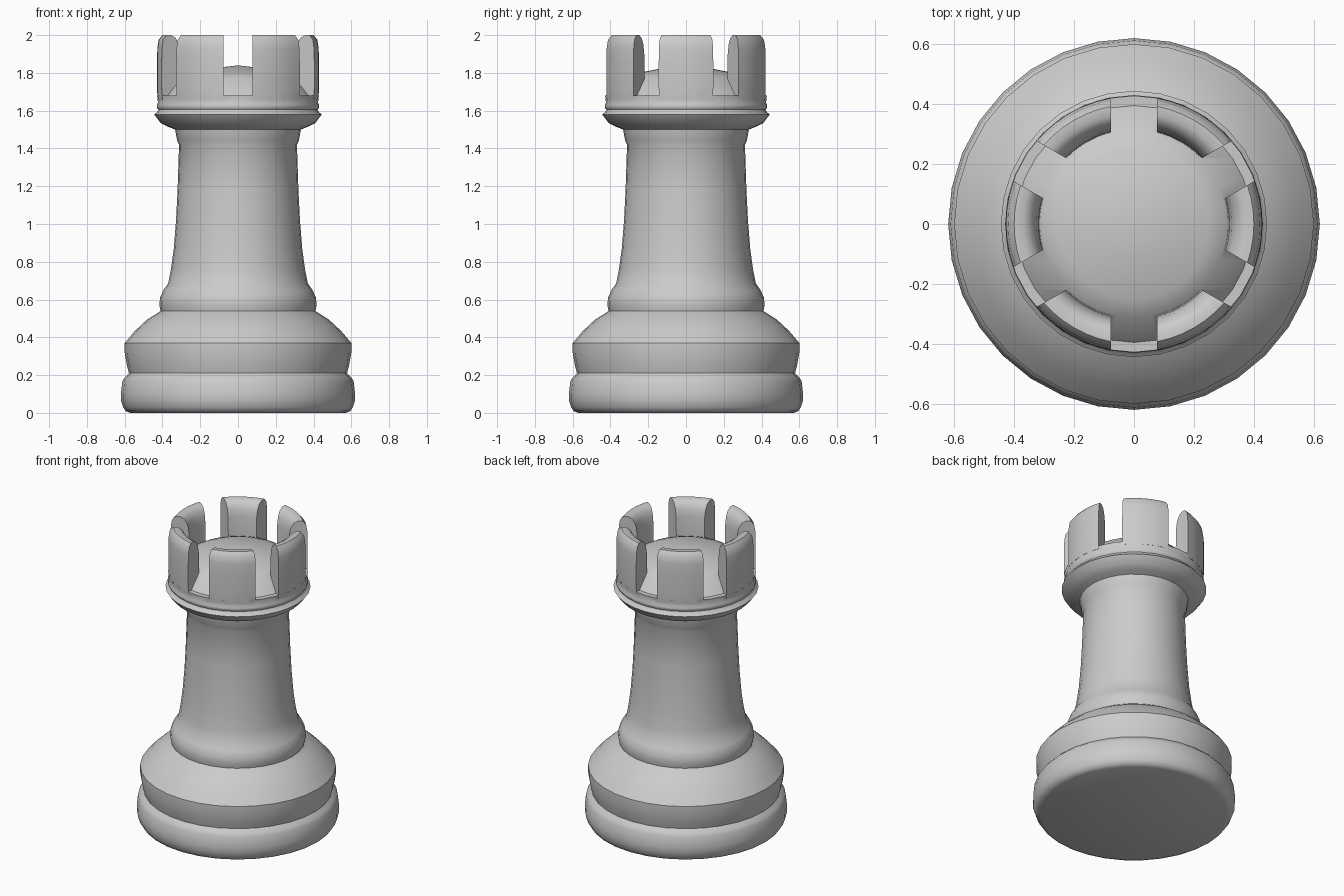
import bpy, bmesh, math

if "Cube" in bpy.data.objects:
    bpy.data.objects.remove(bpy.data.objects["Cube"])

SEG = 32
HALF_SLOT = 0.077


def finish(name, bm):
    bmesh.ops.recalc_face_normals(bm, faces=bm.faces[:])
    mesh = bpy.data.meshes.new(name)
    bm.to_mesh(mesh)
    bm.free()
    obj = bpy.data.objects.new(name, mesh)
    bpy.context.collection.objects.link(obj)
    return obj


def lathe(name, profile):
    """Spin a profile whose first and last points lie on the axis."""
    bm = bmesh.new()
    bottom = bm.verts.new((0, 0, profile[0][1]))
    top = bm.verts.new((0, 0, profile[-1][1]))
    rings = [[bm.verts.new((r * math.cos(math.tau * i / SEG),
                            r * math.sin(math.tau * i / SEG), z))
              for i in range(SEG)] for r, z in profile[1:-1]]
    for i in range(SEG):
        j = (i + 1) % SEG
        bm.faces.new((bottom, rings[0][j], rings[0][i]))
        bm.faces.new((top, rings[-1][i], rings[-1][j]))
        for a, b in zip(rings, rings[1:]):
            bm.faces.new((a[i], a[j], b[j], b[i]))
    return finish(name, bm)


def battlements(name, section, steps=6):
    """Six curved blocks separated by parallel-sided slots."""
    bm = bmesh.new()
    for k in range(6):
        rows = []
        for s in range(steps + 1):
            row = []
            for r, z in section:
                half = math.pi / 6 - math.asin(HALF_SLOT / r)
                a = k * math.pi / 3 + half * (2 * s / steps - 1)
                row.append(bm.verts.new((r * math.cos(a), r * math.sin(a), z)))
            rows.append(row)
        n = len(section)
        for a, b in zip(rows, rows[1:]):
            for i in range(n):
                j = (i + 1) % n
                bm.faces.new((a[i], a[j], b[j], b[i]))
        bm.faces.new(rows[0])
        bm.faces.new(rows[-1][::-1])
    return finish(name, bm)


# Turned body: foot, bulge, ring, column, collar, slot floor and dome
body = lathe("rook_body", [
    (0, 0), (0.57, 0.0), (0.595, 0.01), (0.608, 0.03), (0.62, 0.065),
    (0.62, 0.10), (0.612, 0.17), (0.60, 0.188), (0.577, 0.21), (0.588, 0.25),
    (0.60, 0.32), (0.60, 0.37), (0.545, 0.435), (0.48, 0.495), (0.44, 0.52),
    (0.41, 0.54), (0.416, 0.57), (0.413, 0.61), (0.395, 0.65), (0.37, 0.685),
    (0.355, 0.76), (0.34, 0.87), (0.328, 1.02), (0.32, 1.18), (0.312, 1.42),
    (0.322, 1.44), (0.333, 1.50), (0.37, 1.515), (0.41, 1.535), (0.444, 1.58),
    (0.428, 1.592), (0.422, 1.605), (0.43, 1.615), (0.43, 1.63),
    (0.424, 1.643), (0.428, 1.68), (0.395, 1.68), (0.31, 1.775),
    (0.25, 1.80), (0.12, 1.826), (0, 1.84)])

# Battlement blocks, sunk slightly into the body
blocks = battlements("battlements", [
    (0.426, 1.66), (0.429, 1.72), (0.429, 1.86), (0.427, 1.93), (0.42, 1.975),
    (0.40, 2.0), (0.37, 2.0), (0.345, 1.985), (0.327, 1.95), (0.318, 1.90),
    (0.315, 1.75), (0.39, 1.66)])

# Merge the blocks with the body
union = body.modifiers.new("merge", 'BOOLEAN')
union.operation = 'UNION'
union.solver = 'EXACT'
union.object = blocks
bpy.ops.object.select_all(action='DESELECT')
body.select_set(True)
bpy.context.view_layer.objects.active = body
bpy.ops.object.modifier_apply(modifier="merge")
bpy.data.objects.remove(blocks)
bpy.ops.object.shade_smooth_by_angle(angle=math.radians(40))
